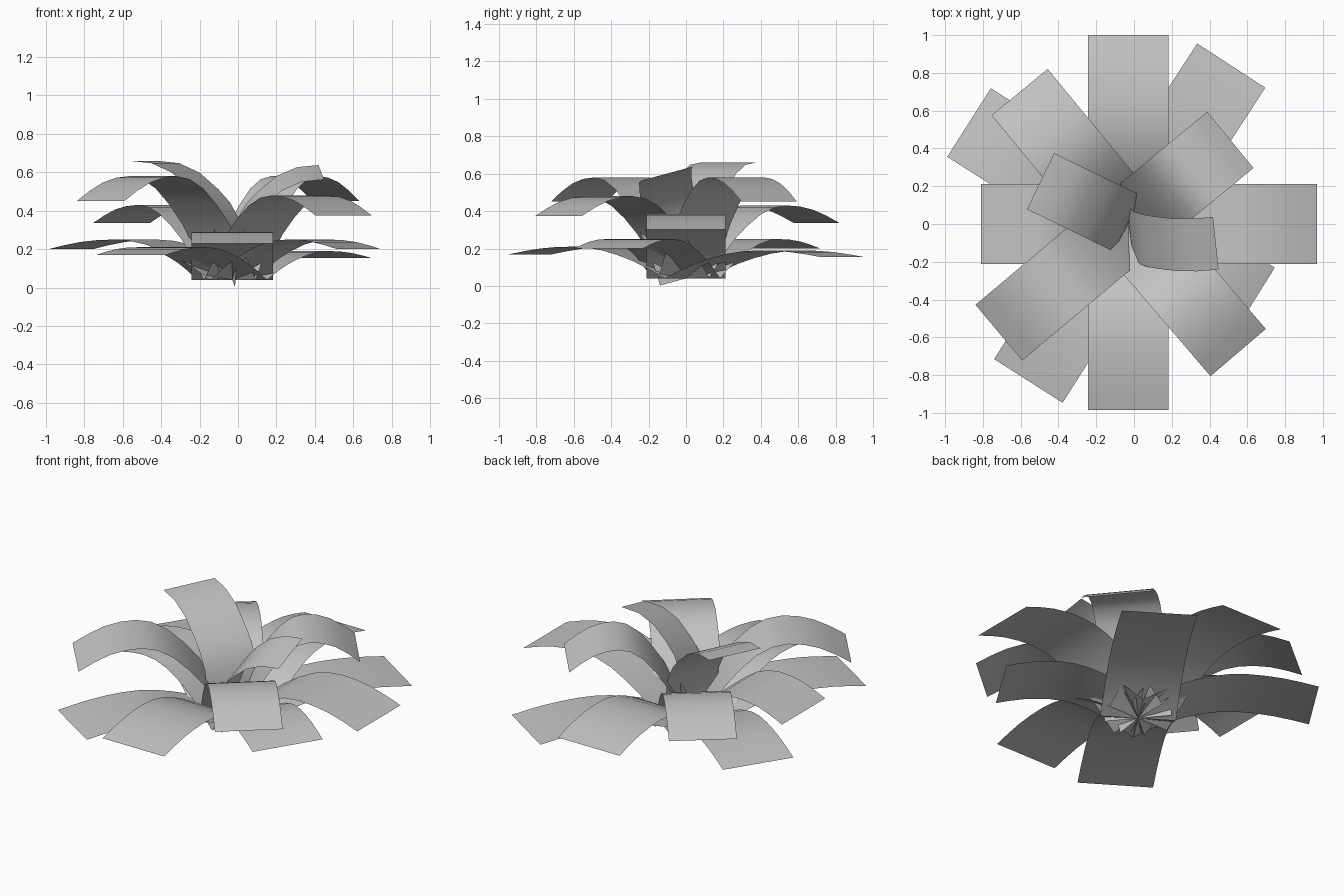
import bpy
import bmesh
from math import radians
from mathutils import Matrix, Vector

if "Cube" in bpy.data.objects:
    bpy.data.objects.remove(bpy.data.objects["Cube"])

# One grey for the whole plant
GREY = (0.55, 0.55, 0.55, 1)
leaf_grey = bpy.data.materials.new("leaf_grey")
leaf_grey.use_nodes = True
leaf_grey.diffuse_color = GREY
leaf_grey.node_tree.nodes["Principled BSDF"].inputs["Base Color"].default_value = GREY

# Side profiles as (share of reach, share of height)
ARCHED = [(0, 0), (.1, .29), (.2, .54), (.3, .73), (.4, .88), (.5, .97),
          (.6, 1), (.7, .985), (.8, .94), (.9, .86), (1, .76)]
UPRIGHT = [(0, 0), (.01, .27), (.07, .5), (.18, .65), (.31, .76),
           (.52, .9), (.75, .98), (1, 1)]
CROWN = Vector((-.03, 0, .04))


def add_leaf(name, profile, heading, reach, height, width, roll=0):
    """Sweep a flat strip along the profile, then turn it about the crown."""
    turn = Matrix.Rotation(radians(heading), 3, 'Z') @ Matrix.Rotation(radians(roll), 3, 'X')
    bm = bmesh.new()
    rows = []
    for t, h in profile:
        rows.append([bm.verts.new(CROWN + turn @ Vector((t * reach, side * width / 2, h * height)))
                     for side in (-1, 1)])
    for a, b in zip(rows, rows[1:]):
        bm.faces.new((a[0], b[0], b[1], a[1])).smooth = True
    mesh = bpy.data.meshes.new(name)
    bm.to_mesh(mesh)
    bm.free()
    mesh.materials.append(leaf_grey)
    bpy.context.collection.objects.link(bpy.data.objects.new(name, mesh))


# Low ring, between the main directions
for name, heading, reach, height in (
        ("low_leaf_back_left", 57, 1.0, .15), ("low_leaf_back_right", 147.5, 1.0, .21),
        ("low_leaf_front_right", 237.5, .985, .17), ("low_leaf_front_left", 328, .78, .21)):
    add_leaf(name, ARCHED, heading, reach, height, .43)

# Middle ring, along the main directions
for name, heading, reach, height in (
        ("middle_leaf_left", 0, 1.0, .345), ("middle_leaf_back", 90, 1.0, .285),
        ("middle_leaf_right", 180, .78, .345), ("middle_leaf_front", 270, .985, .25)):
    add_leaf(name, ARCHED, heading, reach, height, .425)

# High ring, on the diagonals
for name, heading, reach, height in (
        ("high_leaf_back_left", 39.5, .70, .54), ("high_leaf_back_right", 129.5, .905, .39),
        ("high_leaf_front_right", 220, .895, .54), ("high_leaf_front_left", 310.5, .895, .44)):
    add_leaf(name, ARCHED, heading, reach, height, .385)

# Two young upright leaves in the heart
add_leaf("heart_leaf_right", UPRIGHT, 154, .517, .62, .33)
add_leaf("heart_leaf_left", UPRIGHT, 6, .45, .58, .29, roll=15)
